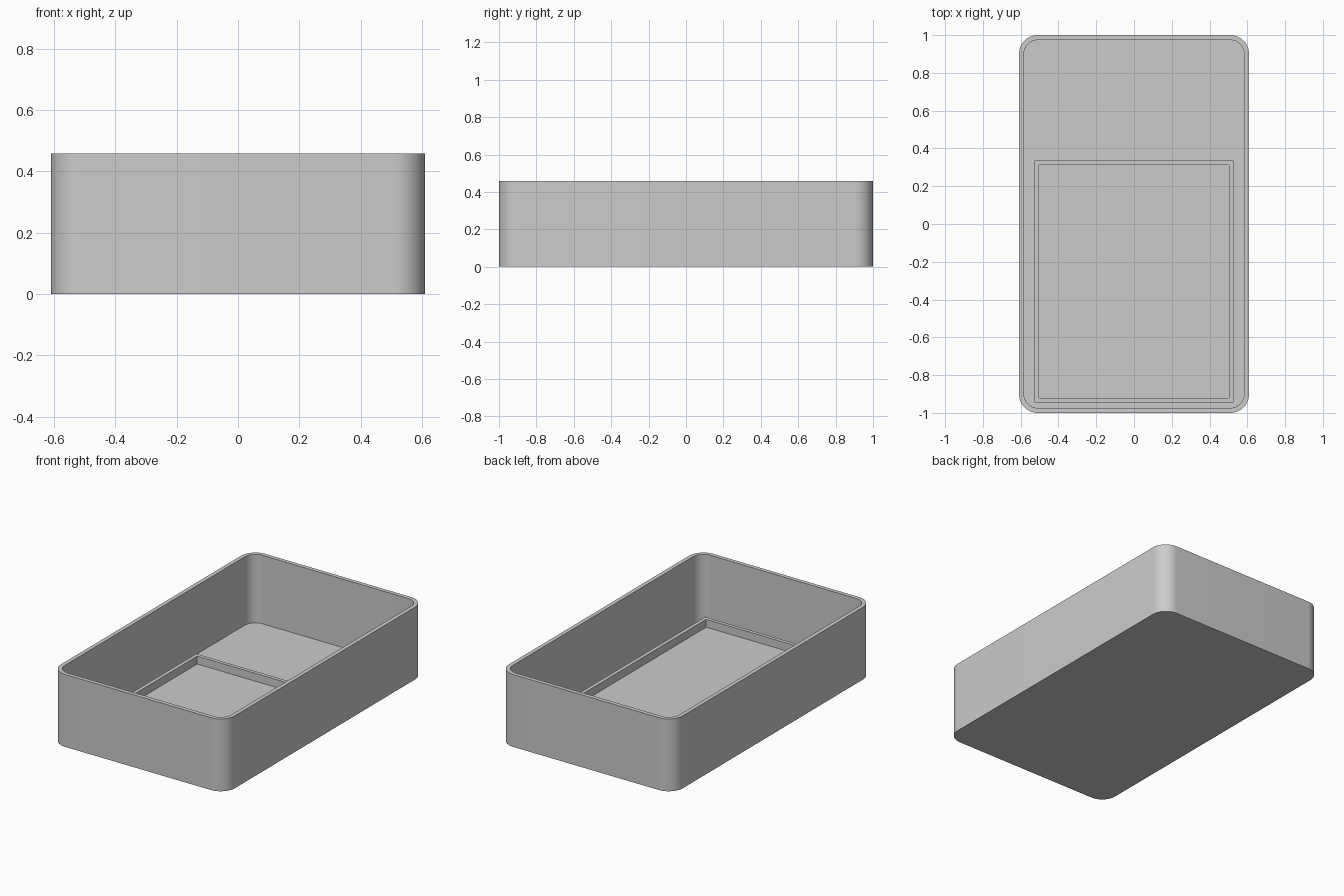
import bpy
import bmesh
from math import cos, sin, pi, radians

cube = bpy.data.objects.get("Cube")
if cube:
    bpy.data.objects.remove(cube, do_unlink=True)

# Overall sizes
HALF_X, HALF_Y, HEIGHT = 0.609, 1.0, 0.458
WALL, FLOOR, CORNER = 0.026, 0.025, 0.1
LIP_X, LIP_Y, LIP_CENTRE = 0.527, 0.64, -0.305
LIP_WALL, LIP_TOP = 0.023, 0.075

grey = bpy.data.materials.new("plain grey")
grey.use_nodes = True
colour = (0.6, 0.6, 0.6, 1)
grey.diffuse_color = colour
grey.node_tree.nodes["Principled BSDF"].inputs["Base Color"].default_value = colour


def outline(half_x, half_y, radius, segments=16):
    """Rectangle outline, with rounded corners when radius > 0."""
    signs = [(1, 1), (-1, 1), (-1, -1), (1, -1)]
    if radius <= 0:
        return [(sx * half_x, sy * half_y) for sx, sy in signs]
    points = []
    for quarter, (sx, sy) in enumerate(signs):
        for i in range(segments + 1):
            a = pi / 2 * (quarter + i / segments)
            points.append((sx * (half_x - radius) + radius * cos(a),
                           sy * (half_y - radius) + radius * sin(a)))
    return points


def loft(name, loops, centre_y=0, closed=False):
    """Skin a list of (outline, z); cap both ends or join them into a ring."""
    bm = bmesh.new()
    rings = [[bm.verts.new((x, y, z)) for x, y in pts] for pts, z in loops]
    pairs = list(zip(rings, rings[1:]))
    if closed:
        pairs.append((rings[-1], rings[0]))
    else:
        bm.faces.new(rings[0])
        bm.faces.new(rings[-1])
    for low, high in pairs:
        n = len(low)
        for i in range(n):
            j = (i + 1) % n
            bm.faces.new((low[i], low[j], high[j], high[i]))
    bmesh.ops.recalc_face_normals(bm, faces=bm.faces)
    mesh = bpy.data.meshes.new(name)
    bm.to_mesh(mesh)
    bm.free()
    mesh.materials.append(grey)
    obj = bpy.data.objects.new(name, mesh)
    obj.location.y = centre_y
    bpy.context.collection.objects.link(obj)
    bpy.ops.object.select_all(action="DESELECT")
    obj.select_set(True)
    bpy.context.view_layer.objects.active = obj
    bpy.ops.object.shade_smooth_by_angle(angle=radians(30))
    return obj


# Open tray with rounded corners and a thin floor
outside = outline(HALF_X, HALF_Y, CORNER)
inside = outline(HALF_X - WALL, HALF_Y - WALL, CORNER - WALL)
loft("tray", [(outside, 0), (outside, HEIGHT), (inside, HEIGHT), (inside, FLOOR)])

# Low rectangular retaining lip on the floor, towards the front
lip_out = outline(LIP_X, LIP_Y, 0)
lip_in = outline(LIP_X - LIP_WALL, LIP_Y - LIP_WALL, 0)
base = FLOOR - 0.005
loft("retaining_lip",
     [(lip_out, base), (lip_out, LIP_TOP), (lip_in, LIP_TOP), (lip_in, base)],
     centre_y=LIP_CENTRE, closed=True)
